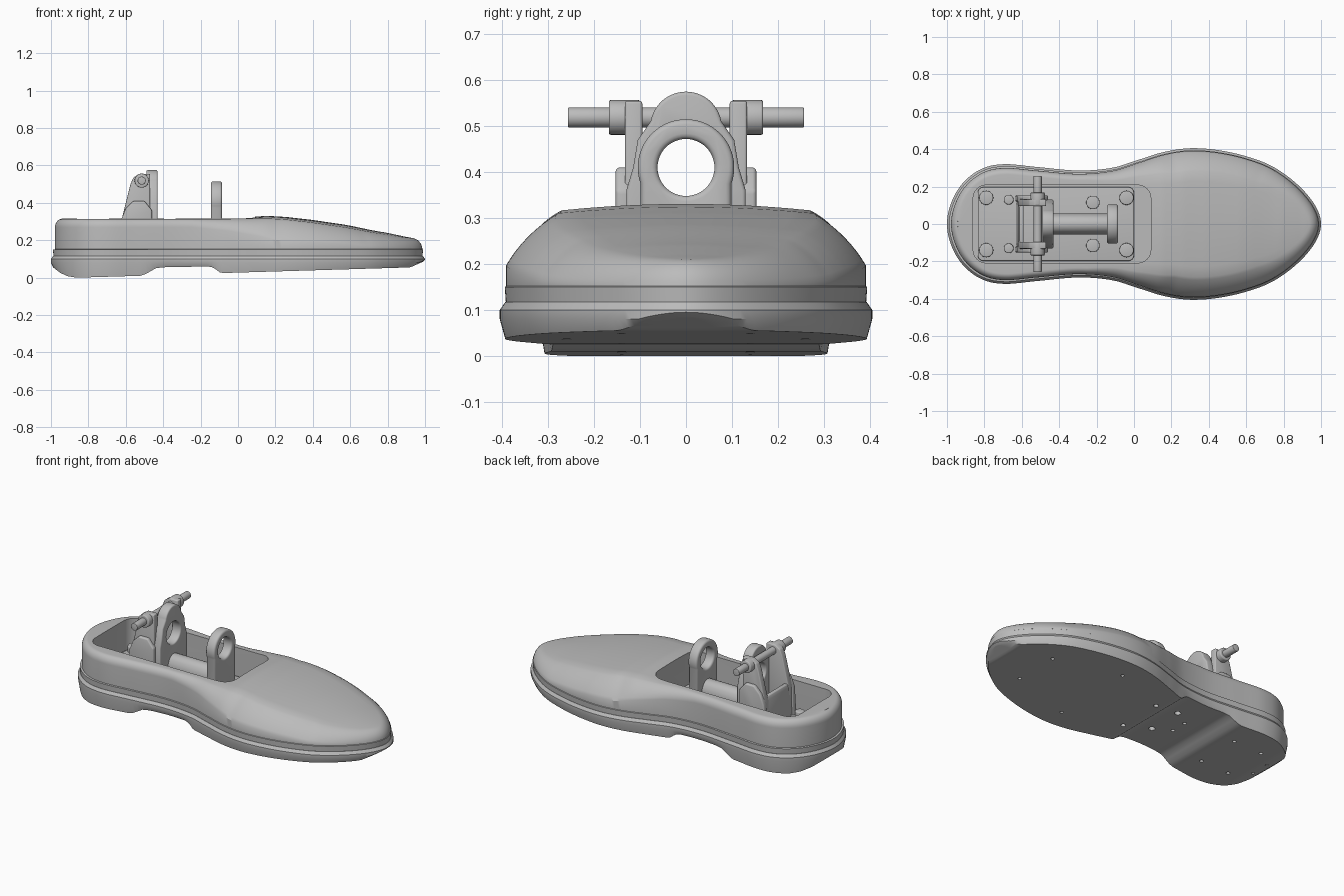
import bpy, bmesh, math
from mathutils import Matrix, Vector

cube = bpy.data.objects.get("Cube")
if cube:
    bpy.data.objects.remove(cube, do_unlink=True)

grey = bpy.data.materials.new("plain_grey")
grey.use_nodes = True
grey.diffuse_color = (0.5, 0.5, 0.5, 1)
grey.node_tree.nodes["Principled BSDF"].inputs["Base Color"].default_value = grey.diffuse_color


# --- helpers ---
def make(name, bm, bevel=0, cutters=()):
    bmesh.ops.recalc_face_normals(bm, faces=bm.faces)
    mesh = bpy.data.meshes.new(name)
    bm.to_mesh(mesh)
    bm.free()
    ob = bpy.data.objects.new(name, mesh)
    bpy.context.collection.objects.link(ob)
    mesh.materials.append(grey)
    bpy.ops.object.select_all(action='DESELECT')
    ob.select_set(True)
    bpy.context.view_layer.objects.active = ob
    for c in cutters:
        m = ob.modifiers.new("cut", 'BOOLEAN')
        m.object, m.operation, m.solver = c, 'DIFFERENCE', 'EXACT'
        bpy.ops.object.modifier_apply(modifier=m.name)
        bpy.data.objects.remove(c, do_unlink=True)
    if bevel:
        m = ob.modifiers.new("soften", 'BEVEL')
        m.width, m.segments, m.limit_method = bevel, 3, 'ANGLE'
        bpy.ops.object.modifier_apply(modifier=m.name)
    bpy.ops.object.shade_smooth_by_angle(angle=math.radians(32))
    return ob


def prism(bm, pts, axis, lo, hi):
    """Extrude a 2D outline along an axis; the points use the other two axes."""
    def at(p, d):
        return {'x': (d, p[0], p[1]), 'y': (p[0], d, p[1]), 'z': (p[0], p[1], d)}[axis]
    a = [bm.verts.new(at(p, lo)) for p in pts]
    b = [bm.verts.new(at(p, hi)) for p in pts]
    bm.faces.new(a)
    bm.faces.new(b[::-1])
    for i in range(len(pts)):
        j = (i + 1) % len(pts)
        bm.faces.new((a[i], a[j], b[j], b[i]))
    return bm


def arc(cx, cy, r, start=0, end=360, n=32):
    full = end - start == 360
    steps = [math.radians(start + (end - start) * i / n) for i in range(n if full else n + 1)]
    return [(cx + r * math.cos(t), cy + r * math.sin(t)) for t in steps]


def round_rect(x0, x1, y, r):
    return (arc(x1 - r, y - r, r, 0, 90, 8) + arc(x0 + r, y - r, r, 90, 180, 8)
            + arc(x0 + r, r - y, r, 180, 270, 8) + arc(x1 - r, r - y, r, 270, 360, 8))


def interp(table, x):
    if x <= table[0][0]:
        return table[0][1]
    for (x0, v0), (x1, v1) in zip(table, table[1:]):
        if x <= x1:
            return v0 + (v1 - v0) * (x - x0) / (x1 - x0)
    return table[-1][1]


# --- foot outline: half widths, mirrored and splined ---
half = [(-1, 0), (-.975, .12), (-.91, .225), (-.81, .297), (-.69, .32), (-.52, .305), (-.3, .286),
        (-.12, .3), (.02, .342), (.16, .385), (.3, .405), (.45, .395), (.6, .362), (.74, .308),
        (.87, .215), (.965, .105), (1, 0)]
loop = [Vector(p) for p in half] + [Vector((x, -w)) for x, w in half[-2:0:-1]]
n, sub = len(loop), 8
outline, normals = [], []
for i in range(n):
    p0, p1, p2, p3 = (loop[(i + k) % n] for k in (-1, 0, 1, 2))
    for s in range(sub):
        t = s / sub
        outline.append(.5 * (2 * p1 + (p2 - p0) * t + (2 * p0 - 5 * p1 + 4 * p2 - p3) * t * t
                             + (3 * p1 - p0 - 3 * p2 + p3) * t ** 3))
for i, p in enumerate(outline):
    d = (outline[(i + 1) % len(outline)] - outline[i - 1]).normalized()
    normals.append(Vector((d.y, -d.x)))


def loft(rings):
    """Skin rings of (inset, height, width scale), each a function of x."""
    bm = bmesh.new()
    rows = []
    for inset, height, scale in rings:
        row = []
        for p, nv in zip(outline, normals):
            q = p + nv * inset(p.x)
            row.append(bm.verts.new((q.x, q.y * scale, height(p.x))))
        rows.append(row)
    for a, b in zip(rows, rows[1:]):
        for i in range(len(a)):
            j = (i + 1) % len(a)
            bm.faces.new((a[i], a[j], b[j], b[i]))
    bmesh.ops.remove_doubles(bm, verts=bm.verts, dist=.0002)
    return bm


def const(v):
    return lambda x: v


# --- sole with raised arch and screw holes ---
under = [(-1, .055), (-.96, .025), (-.92, .008), (-.87, 0), (-.52, .01), (-.49, .02), (-.44, .05), (-.4, .056),
         (-.15, .06), (-.13, .052), (-.1, .028), (-.08, .025), (.93, .055), (1, .085)]
bottom = lambda x: interp(under, x)
rings = [(const(.012), bottom, s) for s in (0, .5, 1)]
rings += [(const(0), lambda x: max(.08, bottom(x) + .01), 1), (const(0), const(.1), 1),
          (const(.012), const(.117), 1), (const(.012), const(.117), 0)]
holes = bmesh.new()
spots = [(-.79, .14, .011), (-.6, .14, .011), (-.9, .06, .009), (-.22, .11, .018), (-.32, .05, .011),
         (-.04, .14, .014), (.3, .26, .01), (.7, .14, .01)]
for x, y, r in spots:
    for s in (1, -1):
        prism(holes, arc(x, s * y, r, n=16), 'z', -.05, .085)
make("sole", loft(rings), cutters=[make("hole_cutter", holes)])

# --- upper shell: rounded heel, broad sloping shoulders at the ball ---
top = [(-1, .314), (0, .315), (.12, .317), (.25, .31), (.4, .296), (.6, .27), (.8, .238), (.95, .217), (1, .212)]
crown = [(-.05, .002), (.12, .014), (.6, .014), (.85, .01), (1, 0)]
slope_w = [(-.25, .035), (-.05, .06), (.2, .11), (.7, .1), (1, .055)]
slope_h = [(-.25, .045), (-.05, .065), (.2, .112), (.7, .09), (1, .06)]
flat = [(-.25, 0), (.2, .7), (.7, .6), (1, .1)]
wall = [(-1, .022), (-.3, .018), (.2, .014), (1, .014)]


def shoulder(u):
    t = u * math.pi / 2

    def inset(x):
        k = interp(flat, x)
        return interp(wall, x) + interp(slope_w, x) * ((1 - k) * (1 - math.cos(t)) + k * u)

    def height(x):
        k = interp(flat, x)
        return interp(top, x) - interp(slope_h, x) * ((1 - k) * (1 - math.sin(t)) + k * (1 - u))
    return inset, height, 1


def cap(s):
    return shoulder(1)[0], lambda x: interp(top, x) + interp(crown, x) * (1 - s * s), s


rings = [(const(.014), const(.105), 0), (const(.014), const(.105), 1), (const(.011), const(.15), 1)]
rings += [(lambda x: interp(wall, x), const(.152), 1)]
rings += [shoulder(i / 8) for i in range(9)] + [cap(s) for s in (.8, .6, .4, .2, 0)]
pocket = prism(bmesh.new(), round_rect(-.86, .09, .208, .07), 'z', .13, .5)
make("upper_shell", loft(rings), cutters=[make("pocket_cutter", pocket)])

# --- mounting plate and bolts ---
make("mounting_plate", prism(bmesh.new(), round_rect(-.835, 0, .197, .03), 'z', .12, .15), .005)
for x, y, r in [(-.79, .14, .038), (-.04, .14, .038), (-.22, .115, .036), (-.67, .13, .026)]:
    for s, side in ((1, "left"), (-1, "right")):
        bm = prism(bmesh.new(), arc(x, s * y, r, n=24), 'z', .14, .185)
        make(side + "_bolt", bm, .006)

# --- beam joining the bracket to the front ring ---
beam = [(-.055, .14), (.055, .14), (.055, .235)] + arc(0, .235, .05, 20, 160, 10) + [(-.055, .235)]
make("beam", prism(bmesh.new(), beam, 'x', -.45, -.1), .004)


def bore(z, r, x0, x1):
    return make("bore_cutter", prism(bmesh.new(), arc(0, z, r, n=48), 'x', x0, x1))


# --- front ring on a short stem ---
post = [(-.1, .14), (.1, .14)] + arc(0, .41, .105, -20, 200, 40)
make("front_ring", prism(bmesh.new(), post, 'x', -.145, -.085), .012, [bore(.41, .062, -.2, 0)])

# --- rear bracket: domed face, side cheeks, low sloped back ---
face = [(-.13, .14), (.13, .14), (.13, .36), (.115, .41), (.105, .47)]
face += arc(0, .497, .078, 10, 170, 20) + [(-.105, .47), (-.115, .41), (-.13, .36)]
make("bracket_face", prism(bmesh.new(), face, 'x', -.49, -.43), .008, [bore(.41, .066, -.6, -.3)])
cheek = [(-.625, .14), (-.62, .32), (-.575, .5), (-.56, .535), (-.53, .555), (-.47, .555), (-.47, .14)]
foot = [(-.635, .14), (-.625, .31), (-.6, .37), (-.56, .41), (-.5, .41), (-.46, .36), (-.46, .14)]
for s, side in ((1, "left"), (-1, "right")):
    make(side + "_cheek", prism(bmesh.new(), cheek, 'y', s * .095, s * .133), .006)
    make(side + "_cheek_foot", prism(bmesh.new(), foot, 'y', s * .12, s * .153), .008)
    make(side + "_sleeve", prism(bmesh.new(), arc(-.515, .519, .038, n=24), 'y', s * .1, s * .168), .005)
    make(side + "_pin", prism(bmesh.new(), arc(-.515, .519, .022, n=24), 'y', s * .15, s * .257), .003)
back = [(-.63, .14), (-.618, .32), (-.612, .34), (-.59, .34), (-.595, .14)]
make("bracket_back", prism(bmesh.new(), back, 'y', -.11, .11), .004)
make("cross_rod", prism(bmesh.new(), arc(-.515, .519, .022, n=24), 'y', -.12, .12))
